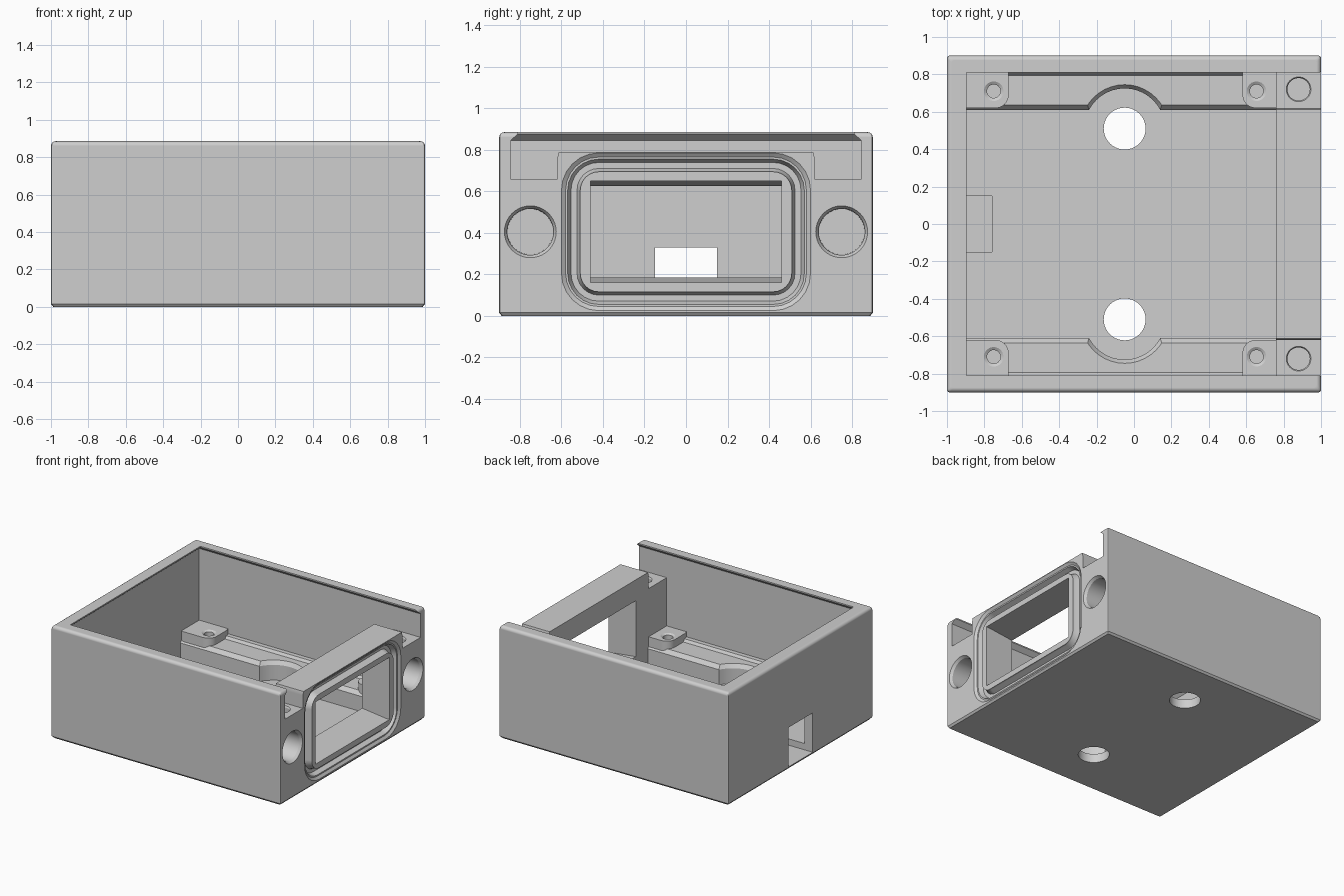
import bpy, bmesh
from math import sin, cos, pi
from mathutils import Vector

if "Cube" in bpy.data.objects:
    bpy.data.objects.remove(bpy.data.objects["Cube"], do_unlink=True)

grey = bpy.data.materials.new("grey plastic")
grey.use_nodes = True
grey.diffuse_color = (0.62, 0.62, 0.62, 1)
grey.node_tree.nodes["Principled BSDF"].inputs["Base Color"].default_value = (0.62, 0.62, 0.62, 1)


def rrect(hu, hv, r, n=6):
    """Rounded rectangle outline in 2D, centred on the origin."""
    pts = []
    for k, (su, sv) in enumerate([(1, 1), (-1, 1), (-1, -1), (1, -1)]):
        for i in range(n + 1):
            a = pi / 2 * (k + i / n)
            pts.append((su * (hu - r) + r * cos(a), sv * (hv - r) + r * sin(a)))
    return pts


def rect(u0, u1, v0, v1):
    return [(u0, v0), (u1, v0), (u1, v1), (u0, v1)]


def circle(r, n=40):
    return [(r * cos(2 * pi * i / n), r * sin(2 * pi * i / n)) for i in range(n)]


def loft(name, sections, axis="z", at=(0, 0, 0), closed=False):
    """Skin (height, outline) sections along an axis; closed makes a ring."""
    bm = bmesh.new()
    rings = []
    for h, outline in sections:
        place = {"z": lambda u, v: (u, v, h), "x": lambda u, v: (h, u, v)}[axis]
        rings.append([bm.verts.new(Vector(place(u, v)) + Vector(at)) for u, v in outline])
    pairs = list(zip(rings, rings[1:]))
    if closed:
        pairs.append((rings[-1], rings[0]))
    else:
        bm.faces.new(rings[0])
        bm.faces.new(rings[-1])
    n = len(rings[0])
    for a, b in pairs:
        for i in range(n):
            j = (i + 1) % n
            bm.faces.new((a[i], a[j], b[j], b[i]))
    bmesh.ops.recalc_face_normals(bm, faces=bm.faces)
    mesh = bpy.data.meshes.new(name)
    bm.to_mesh(mesh)
    bm.free()
    mesh.materials.append(grey)
    obj = bpy.data.objects.new(name, mesh)
    bpy.context.collection.objects.link(obj)
    return obj


def box(name, x0, x1, y0, y1, z0, z1):
    return loft(name, [(z0, rect(x0, x1, y0, y1)), (z1, rect(x0, x1, y0, y1))])


def select(obj):
    bpy.ops.object.select_all(action="DESELECT")
    bpy.context.view_layer.objects.active = obj
    obj.select_set(True)


def cut(obj, cutter):
    """Subtract the cutter and remove it."""
    select(obj)
    mod = obj.modifiers.new("cut", "BOOLEAN")
    mod.operation = "DIFFERENCE"
    mod.solver = "EXACT"
    mod.object = cutter
    bpy.ops.object.modifier_apply(modifier=mod.name)
    bpy.data.objects.remove(cutter, do_unlink=True)


def finish(obj):
    """Smooth the curves while large faces stay flat."""
    select(obj)
    bpy.ops.object.shade_smooth_by_angle(angle=pi / 6)
    mod = obj.modifiers.new("flat_faces", "WEIGHTED_NORMAL")
    mod.weight = 100
    mod.keep_sharp = True


# Outer block: chamfered underneath, rounded on top
def body_outline(inset):
    return rrect(1 - inset, 0.9 - inset, 0.012, 2)


top, soft = 0.885, 0.025
steps = [(0, body_outline(0.012)), (0.015, body_outline(0))]
for i in range(5):
    a = pi / 2 * i / 4
    steps.append((top - soft + soft * sin(a), body_outline(soft * (1 - cos(a)))))
case = loft("case_body", steps)

# Inner cavity, and the lid slot under an overhanging lip
floor = 0.07
cut(case, box("cavity", -0.93, 0.76, -0.845, 0.845, floor, 0.8))
wide, narrow = rect(-0.93, 1.1, -0.845, 0.845), rect(-0.895, 1.1, -0.81, 0.81)
cut(case, loft("lid_slot", [(0.79, wide), (0.845, wide), (0.875, narrow), (1, narrow)]))

# Cable notch in the left-hand end wall
cut(case, box("notch", -1.1, -0.76, -0.15, 0.15, 0.02, 0.33))

# Window through the end panel
inner, outer = rect(-0.46, 0.46, 0.185, 0.625), rect(-0.46, 0.46, 0.16, 0.65)
cut(case, loft("window", [(0.7, inner), (0.76, inner), (0.97, outer), (1.1, outer)], "x"))


# Stepped gasket groove around the window
def groove_ring(x, inset):
    return (x, rrect(0.6 - inset, 0.38 - inset, 0.18 - inset))


cut(case, loft("groove", [groove_ring(1.05, 0), groove_ring(1, 0), groove_ring(0.985, 0.02),
                          groove_ring(0.985, 0.03), groove_ring(0.95, 0.046),
                          groove_ring(0.95, 0.075), groove_ring(0.985, 0.09),
                          groove_ring(1.05, 0.092)], "x", (0, 0, 0.405), True))

for s in (-1, 1):
    side = "back" if s > 0 else "front"
    # Shoulders with lid screw holes, and bores in the end panel
    foot = rect(0.7, 1.1, 0.62 * s, 0.845 * s)
    brim = rect(0.7, 1.1, 0.605 * s, 0.845 * s)
    cut(case, loft("shoulder", [(0.66, foot), (0.76, foot), (0.82, brim)]))
    cut(case, loft("lid_screw", [(0.55, circle(0.06)), (0.65, circle(0.06)),
                                 (0.66, circle(0.066)), (0.72, circle(0.066))],
                   "z", (0.88, 0.72 * s, 0)))
    cut(case, loft("bore", [(0.82, circle(0.11)), (0.98, circle(0.112)),
                            (1, circle(0.125)), (1.1, circle(0.125))],
                   "x", (0, 0.75 * s, 0.405)))

    # Mounting hole through the floor
    cut(case, loft("mount_hole", [(-0.1, circle(0.112)), (0.3, circle(0.112))],
                   "z", (-0.05, 0.51 * s, 0)))

    # Ledge along the wall, scooped out around the mounting hole
    profile = [(0.61 * s, 0.04), (0.61 * s, 0.19), (0.635 * s, 0.22), (0.795 * s, 0.22),
               (0.81 * s, 0.24), (0.87 * s, 0.24), (0.87 * s, 0.04)]
    ledge = loft(side + "_ledge", [(-0.96, profile), (0.8, profile)], "x")
    cut(ledge, loft("scoop", [(0, circle(0.215)), (0.19, circle(0.215)),
                              (0.22, circle(0.235)), (0.3, circle(0.235))],
                    "z", (-0.05, 0.51 * s, 0)))
    finish(ledge)

    # Corner screw bosses
    for name, x0, x1, hole_x in (("left", 0.58, 0.84, 0.655), ("right", -0.98, -0.67, -0.75)):
        outline = rrect((x1 - x0) / 2, 0.13, 0.07)
        boss = loft(side + "_" + name + "_boss", [(0.04, outline), (0.28, outline)],
                    "z", ((x0 + x1) / 2, 0.75 * s, 0))
        cut(boss, loft("boss_hole", [(0.2, circle(0.036)), (0.27, circle(0.036)),
                                     (0.28, circle(0.052)), (0.4, circle(0.052))],
                       "z", (hole_x, 0.71 * s, 0)))
        finish(boss)

finish(case)
